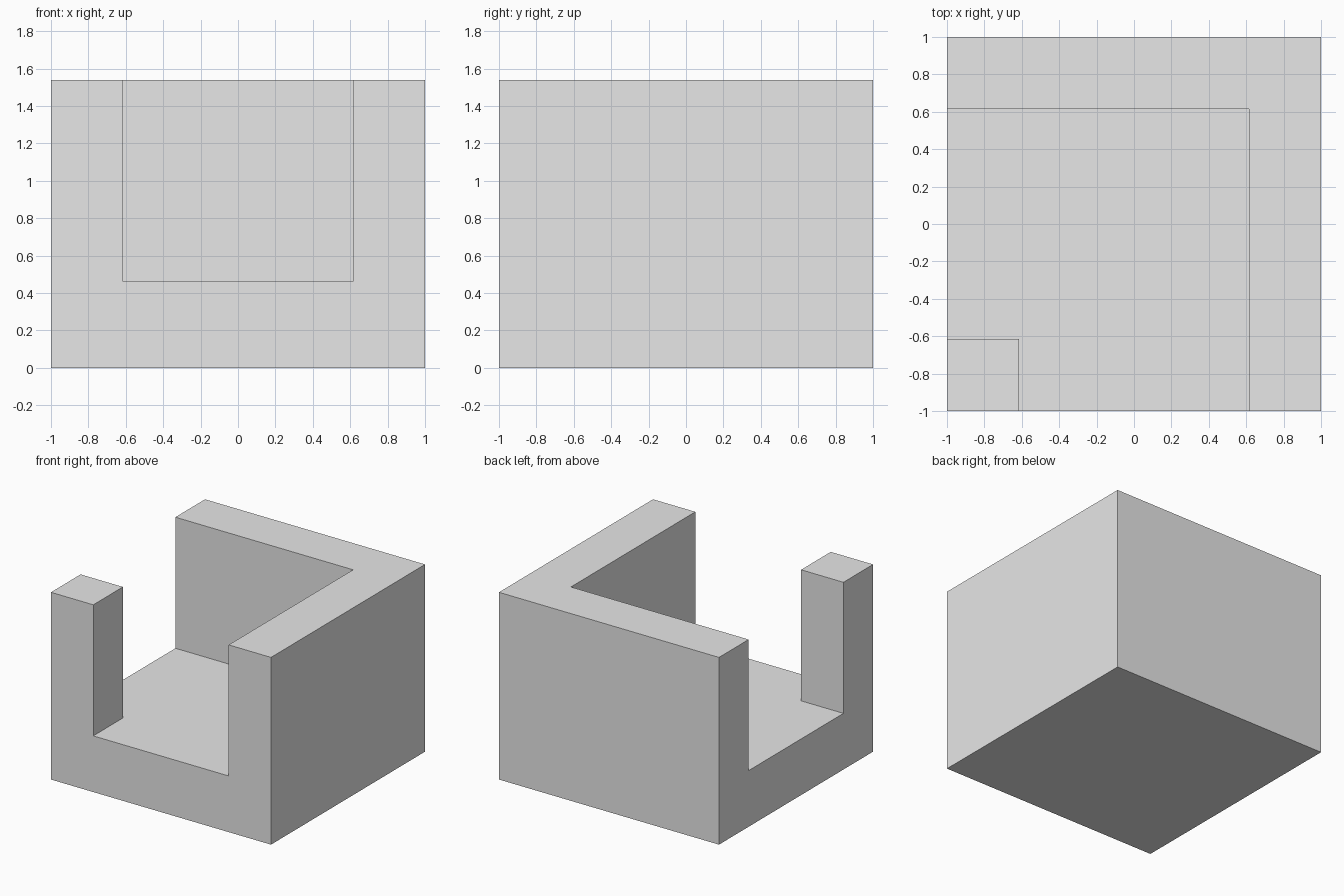
import bpy
import bmesh

default = bpy.data.objects.get("Cube")
if default:
    bpy.data.objects.remove(default, do_unlink=True)

UNIT = 1 / 13
HEIGHT, FLOOR = 20 * UNIT, 6 * UNIT
INNER = 8 * UNIT
LINES = (-1, -INNER, INNER, 1)

grey = bpy.data.materials.new("light grey")
grey.use_nodes = True
colour = (0.8, 0.8, 0.8, 1)
grey.diffuse_color = colour
grey.node_tree.nodes["Principled BSDF"].inputs["Base Color"].default_value = colour


def extrude_up(bm, faces, distance):
    """Raise a region of faces, removing the faces it grew from."""
    new = bmesh.ops.extrude_face_region(bm, geom=faces)["geom"]
    verts = [g for g in new if isinstance(g, bmesh.types.BMVert)]
    bmesh.ops.translate(bm, verts=verts, vec=(0, 0, distance))
    return [g for g in new if isinstance(g, bmesh.types.BMFace)]


# Floor plan: a three by three grid of cells
bm = bmesh.new()
grid = [[bm.verts.new((x, y, 0)) for x in LINES] for y in LINES]
plan = [bm.faces.new((grid[j][i], grid[j][i + 1], grid[j + 1][i + 1], grid[j + 1][i]))
        for j in range(3) for i in range(3)]

# Thick floor slab, keeping the underside
bottom = bmesh.ops.duplicate(bm, geom=plan)["geom"]
bmesh.ops.reverse_faces(bm, faces=[g for g in bottom if isinstance(g, bmesh.types.BMFace)])
top = extrude_up(bm, plan, FLOOR)
bmesh.ops.delete(bm, geom=[f for f in plan if f.is_valid], context="FACES")


# Back wall, left wall and the free-standing front right corner post
def is_raised(face):
    c = face.calc_center_median()
    return max(c.x, c.y) > INNER or max(c.x, c.y) < -INNER


raised = [f for f in top if is_raised(f)]
extrude_up(bm, raised, HEIGHT - FLOOR)
bmesh.ops.delete(bm, geom=[f for f in raised if f.is_valid], context="FACES")

# Merge seams and flatten the grid into clean planar faces
bmesh.ops.remove_doubles(bm, verts=bm.verts[:], dist=0.0001)
bmesh.ops.recalc_face_normals(bm, faces=bm.faces[:])
bmesh.ops.dissolve_limit(bm, angle_limit=0.01, verts=bm.verts[:], edges=bm.edges[:])

mesh = bpy.data.meshes.new("walled_block")
bm.to_mesh(mesh)
bm.free()
mesh.materials.append(grey)
block = bpy.data.objects.new("walled_block", mesh)
bpy.context.collection.objects.link(block)
